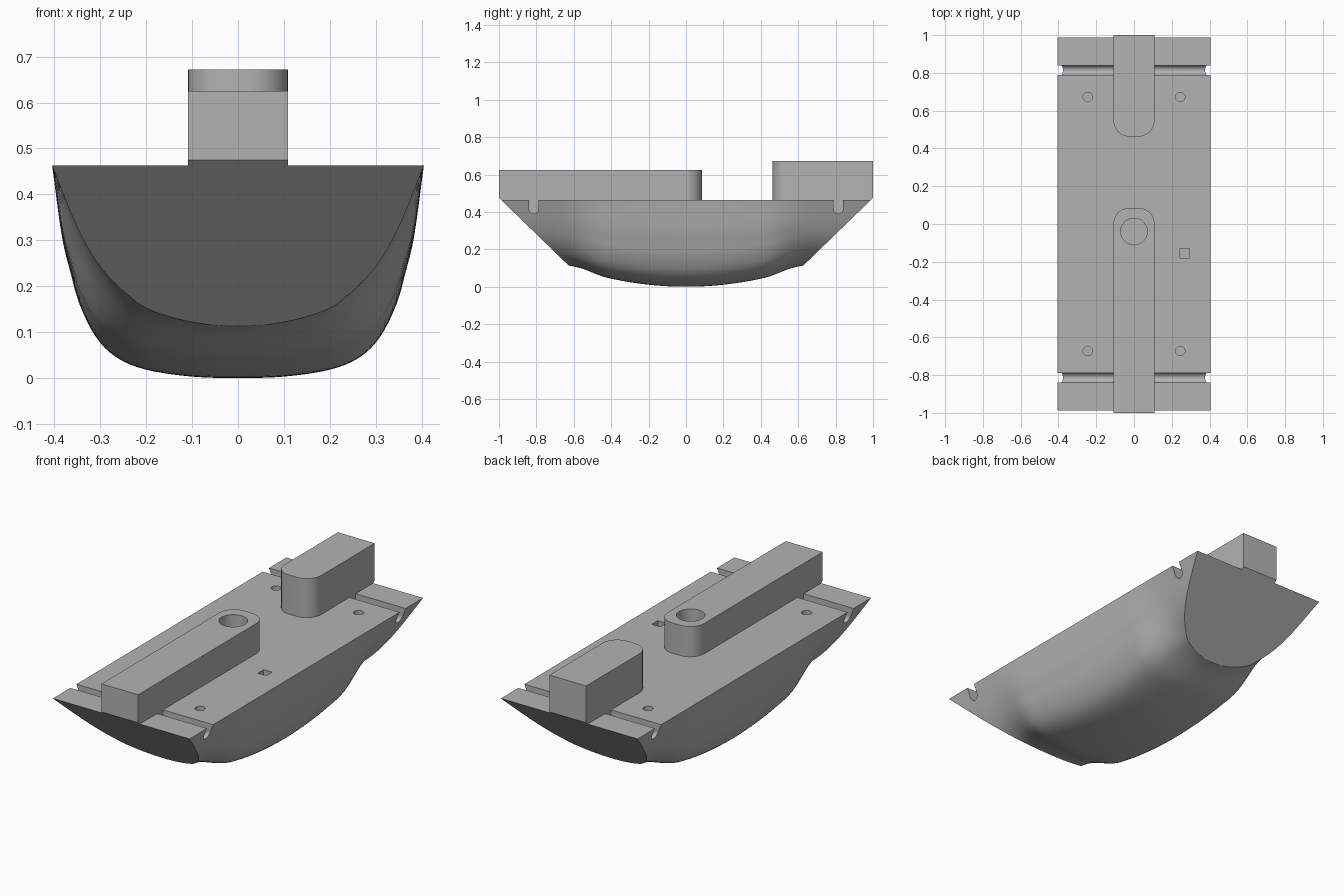
import bpy, bmesh, math
from mathutils import Vector

cube = bpy.data.objects.get("Cube")
if cube:
    bpy.data.objects.remove(cube, do_unlink=True)

DECK = 0.463
grey = bpy.data.materials.new("plain grey")
grey.use_nodes = True
colour = (0.45, 0.45, 0.45, 1)
grey.diffuse_color = colour
grey.node_tree.nodes["Principled BSDF"].inputs["Base Color"].default_value = colour


def finish(bm, name):
    bmesh.ops.recalc_face_normals(bm, faces=bm.faces[:])
    mesh = bpy.data.meshes.new(name)
    bm.to_mesh(mesh)
    bm.free()
    mesh.materials.append(grey)
    obj = bpy.data.objects.new(name, mesh)
    bpy.context.collection.objects.link(obj)
    return obj


def prism(name, outline, axis_vec, base):
    """Extrude a closed outline of 3D points."""
    bm = bmesh.new()
    face = bm.faces.new([bm.verts.new(Vector(p) + Vector(base)) for p in outline])
    out = bmesh.ops.extrude_face_region(bm, geom=[face])
    verts = [v for v in out["geom"] if isinstance(v, bmesh.types.BMVert)]
    bmesh.ops.translate(bm, verts=verts, vec=axis_vec)
    return bm


def slope_cut(bm):
    """Trim both ends with the sloping planes."""
    for side in (-1, 1):
        cut = bmesh.ops.bisect_plane(
            bm, geom=bm.verts[:] + bm.edges[:] + bm.faces[:], dist=1e-6,
            plane_co=(0, side, 0.475), plane_no=(0, side * 0.97, -1), clear_outer=True)
        edges = [e for e in cut["geom_cut"] if isinstance(e, bmesh.types.BMEdge) and e.is_boundary]
        if edges:
            bmesh.ops.holes_fill(bm, edges=edges, sides=0)


def smooth_points(points, steps=4):
    """Catmull-Rom curve through the section points."""
    p = [Vector((-points[1][0], points[1][1]))] + [Vector(q) for q in points]
    p.append(2 * p[-1] - p[-2])
    result = []
    for a, b, c, d in zip(p, p[1:], p[2:], p[3:]):
        for i in range(steps):
            t = i / steps
            result.append(0.5 * (2 * b + (c - a) * t + (2 * a - 5 * b + 4 * c - d) * t ** 2
                                 + (3 * b - a - 3 * c + d) * t ** 3))
    return result + [p[-2]]


# Hull: full middle section blending into narrower end sections
middle = smooth_points([(0, 0), (.1, .003), (.2, .018), (.265, .045), (.31, .09),
                        (.345, .16), (.365, .23), (.384, .31), (.405, DECK)])
end = smooth_points([(0, .115), (.07, .12), (.14, .135), (.2, .155), (.25, .19),
                     (.29, .23), (.325, .28), (.36, .35), (.405, DECK)])
bm = bmesh.new()
rings = []
for i in range(71):
    y = -1.05 + 2.1 * i / 70
    t = min(max((abs(y) - 0.42) / 0.3, 0), 1)
    t = t * t * (3 - 2 * t)
    half = []
    for m, e in zip(middle, end):
        lifted = Vector((m.x, m.y + 0.27 * min(abs(y), 0.72) ** 2 * (1 - m.y / DECK)))
        half.append(lifted.lerp(e, t))
    section = [(-p.x, p.y) for p in reversed(half[1:])] + [(p.x, p.y) for p in half]
    rings.append([bm.verts.new((x, y, z)) for x, z in section])
for a, b in zip(rings, rings[1:]):
    for j in range(len(a)):
        k = (j + 1) % len(a)
        bm.faces.new((a[j], a[k], b[k], b[j]))
bm.faces.new(rings[0])
bm.faces.new(rings[-1])
slope_cut(bm)
hull = finish(bm, "hull")


def circle(r, n=32):
    return [(r * math.cos(2 * math.pi * i / n), r * math.sin(2 * math.pi * i / n), 0) for i in range(n)]


def carve(target, bm):
    cutter = finish(bm, "cutter")
    cutter.hide_render = True
    mod = target.modifiers.new("carve", "BOOLEAN")
    mod.operation = "DIFFERENCE"
    mod.solver = "EXACT"
    mod.object = cutter
    bpy.context.view_layer.objects.active = target
    bpy.ops.object.modifier_apply(modifier=mod.name)
    bpy.data.objects.remove(cutter, do_unlink=True)


# Round-bottomed cross grooves and fixing holes
arc = [(0, 0.026 * math.cos(a), 0.026 * math.sin(a))
       for a in (math.pi * (1 + i / 12) for i in range(13))]
groove = arc + [(0, 0.026, 0.2), (0, -0.026, 0.2)]
for sy in (-1, 1):
    for sx in (-1, 1):
        carve(hull, prism("groove", groove, (sx * 0.4, 0, 0), (sx * 0.108, sy * 0.814, 0.416)))
        carve(hull, prism("hole", circle(0.025), (0, 0, 0.2), (sx * 0.245, sy * 0.672, DECK - 0.08)))
square = [(x * 0.025, y * 0.025, 0) for x, y in ((-1, -1), (1, -1), (1, 1), (-1, 1))]
carve(hull, prism("socket", square, (0, 0, 0.2), (0.268, -0.155, DECK - 0.05)))


# Raised centre blocks with rounded inner corners
def block(name, outer, inner, top):
    w, r, s = 0.109, 0.085, math.copysign(1, inner - outer)
    corner = [(w - r + r * math.cos(a), inner - s * r + s * r * math.sin(a), 0)
              for a in (math.pi / 2 * i / 10 for i in range(11))]
    outline = [(w, outer, 0)] + corner + [(-x, y, z) for x, y, z in reversed(corner)] + [(-w, outer, 0)]
    bm = prism(name, outline, (0, 0, top - DECK + 0.001), (0, 0, DECK - 0.001))
    slope_cut(bm)
    return finish(bm, name)


front = block("front_block", -1, 0.085, 0.625)
rear = block("rear_block", 1, 0.463, 0.672)
carve(front, prism("bore", circle(0.07, 48), (0, 0, 0.4), (0, -0.04, DECK + 0.002)))

bpy.ops.object.select_all(action="DESELECT")
for obj in (hull, front, rear):
    obj.select_set(True)
bpy.context.view_layer.objects.active = hull
bpy.ops.object.shade_smooth_by_angle(angle=math.radians(28))
